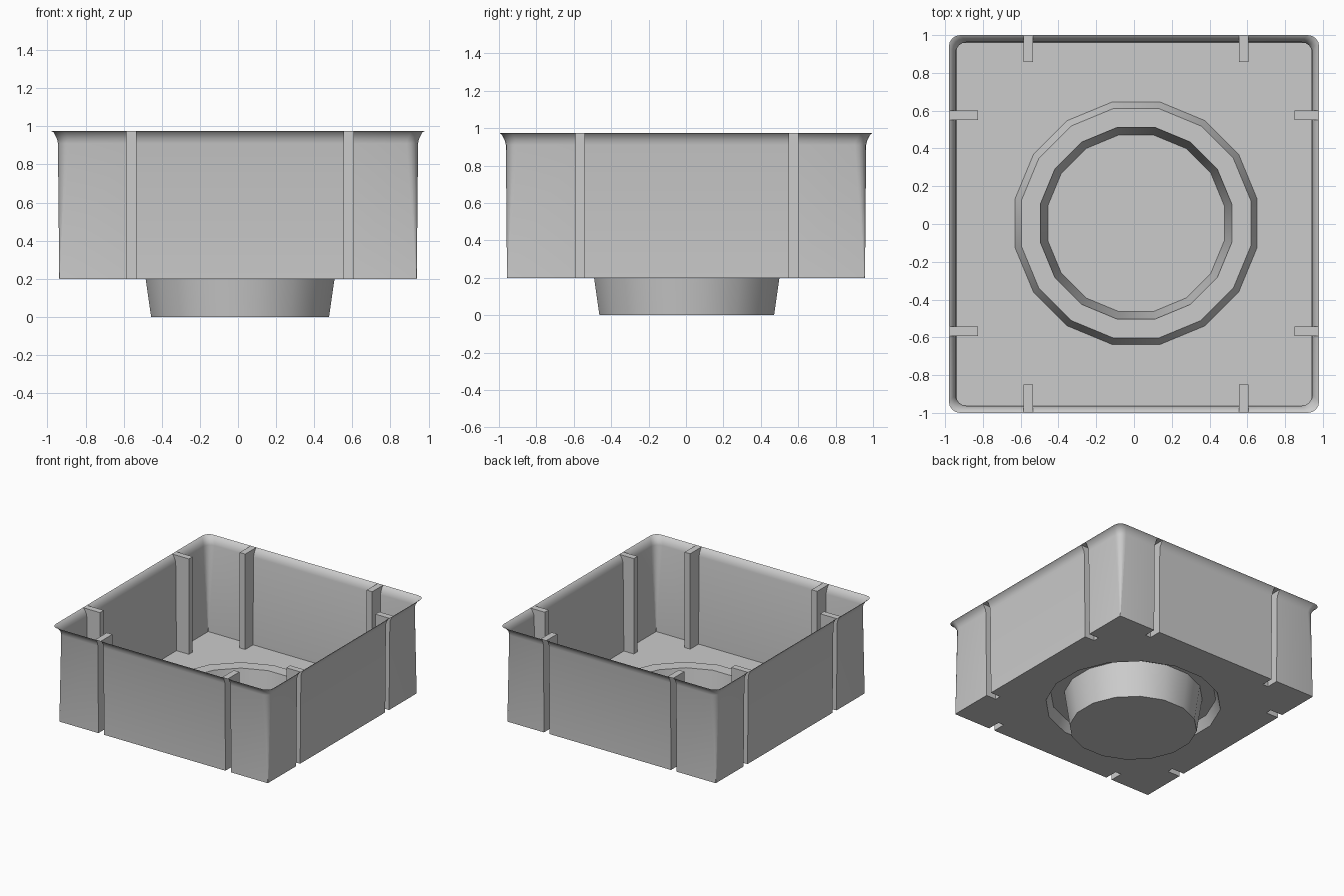
import bpy, bmesh, math

if "Cube" in bpy.data.objects:
    bpy.data.objects.remove(bpy.data.objects["Cube"])

CX, CY = 0.011, 0.004      # ribs and cup sit slightly off centre
RIB, HALF = 0.571, 0.025   # rib position along a wall, half width
RIB_X, RIB_Y = 0.838, 0.853  # how far in the ribs reach
SEG = 4                    # corner segments


def outline(hx, hy, r):
    """Counter-clockwise wall outline with two rib notches per side."""
    pts = []

    def corner(sx, sy, start):
        for i in range(SEG + 1):
            a = math.radians(start + 90 * i / SEG)
            pts.append((sx * (hx - r) + r * math.cos(a),
                        sy * (hy - r) + r * math.sin(a)))

    def notches(sx, sy):
        d = -1 if (sx > 0 or sy < 0) else 1   # first notch along the walk
        d = -1 if sy < 0 or sx > 0 else 1
        for k in (d, -d):
            for off, deep in ((d, 0), (d, 1), (-d, 1), (-d, 0)):
                t = k * RIB + off * HALF
                if sx:
                    pts.append((CX + sx * RIB_X if deep else sx * hx, CY + t))
                else:
                    pts.append((CX + t, CY + sy * RIB_Y if deep else sy * hy))

    corner(-1, -1, 180)
    notches(0, -1)
    corner(1, -1, 270)
    notches(1, 0)
    corner(1, 1, 0)
    notches(0, 1)
    corner(-1, 1, 90)
    notches(-1, 0)
    return pts


def add_loop(bm, pts, z):
    return [bm.verts.new((x, y, z)) for x, y in pts]


def loft(bm, a, b):
    n = len(a)
    for i in range(n):
        bm.faces.new((a[i], a[(i + 1) % n], b[(i + 1) % n], b[i]))


def ring(r):
    return [(CX + r * math.cos((i + .5) * math.pi / 8),
             CY + r * math.sin((i + .5) * math.pi / 8)) for i in range(16)]


bm = bmesh.new()

# Walls with flared rim
levels = [(0.20, 0.938, 0.957, 0.004), (0.91, 0.945, 0.963, 0.06),
          (0.935, 0.950, 0.969, 0.06), (0.968, 0.967, 0.987, 0.06),
          (0.975, 0.980, 1.000, 0.06)]
walls = [add_loop(bm, outline(hx, hy, r), z) for z, hx, hy, r in levels]
for a, b in zip(walls, walls[1:]):
    loft(bm, a, b)

# Rib tops
top = walls[-1]
side = SEG + 1 + 8
for s in range(4):
    for k in range(2):
        i = s * side + SEG + 1 + 4 * k
        bm.faces.new(top[i:i + 4])

# Raised ring and hanging cup
profile = [(0.654, 0.20), (0.619, 0.28), (0.517, 0.28), (0.476, 0.0)]
rings = [add_loop(bm, ring(r), z) for r, z in profile]
for a, b in zip(rings, rings[1:]):
    loft(bm, a, b)
bm.faces.new(rings[-1])

# Floor between walls and ring
edges = []
for loop in (walls[0], rings[0]):
    for i, v in enumerate(loop):
        edges.append(bm.edges.get((v, loop[(i + 1) % len(loop)])))
bmesh.ops.triangle_fill(bm, edges=edges, use_beauty=True, use_dissolve=False,
                        normal=(0, 0, 1))
bmesh.ops.recalc_face_normals(bm, faces=bm.faces)

mesh = bpy.data.meshes.new("square_tray")
bm.to_mesh(mesh)
bm.free()
tray = bpy.data.objects.new("square_tray", mesh)
bpy.context.collection.objects.link(tray)
bpy.context.view_layer.objects.active = tray
tray.select_set(True)
bpy.ops.object.shade_smooth_by_angle(angle=math.radians(35))
